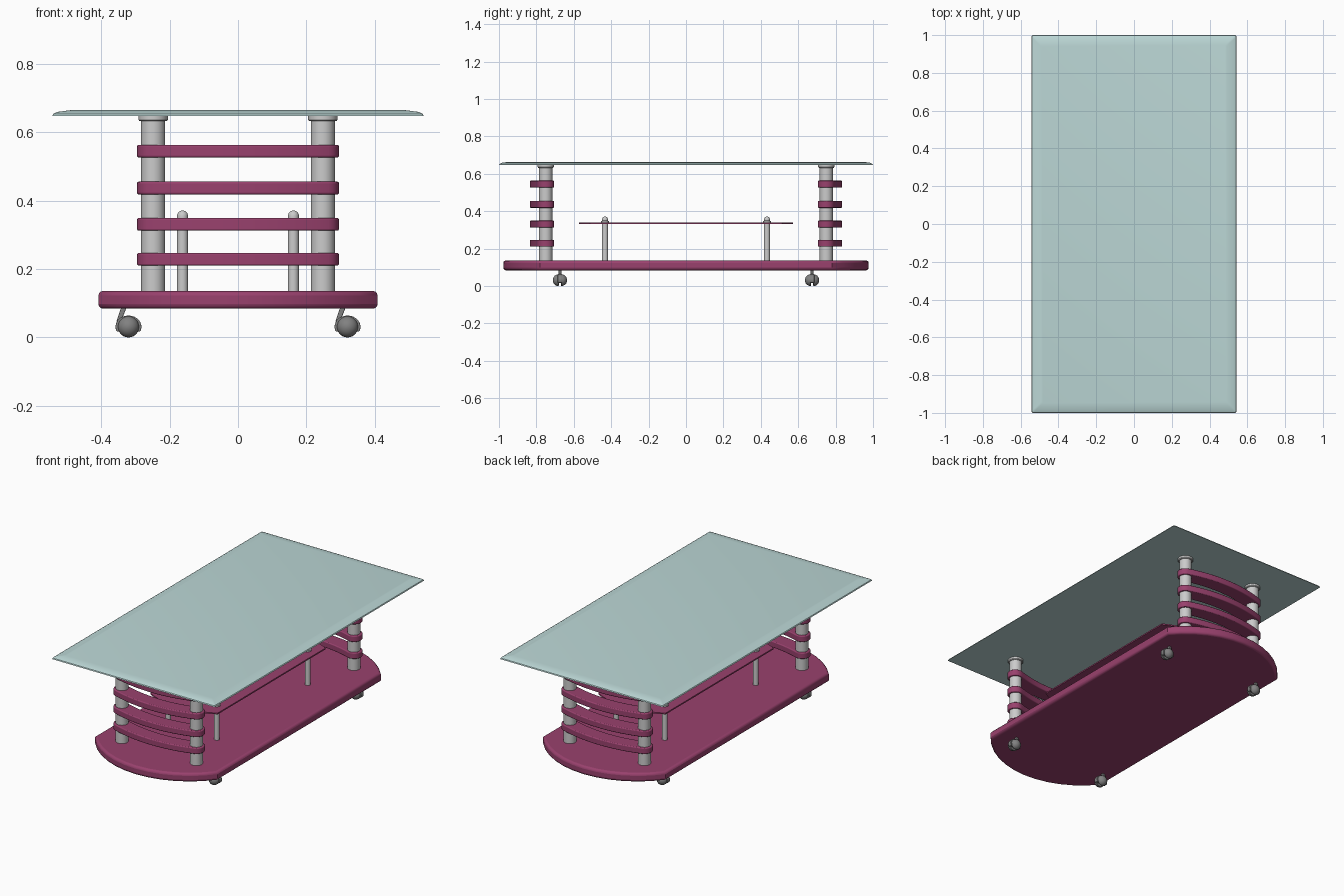
import bpy, bmesh, math
from math import sin, cos, pi, asin

if "Cube" in bpy.data.objects:
    bpy.data.objects.remove(bpy.data.objects["Cube"])


def material(name, rgb):
    m = bpy.data.materials.new(name)
    m.diffuse_color = (*rgb, 1)
    m.use_nodes = True
    m.node_tree.nodes["Principled BSDF"].inputs["Base Color"].default_value = m.diffuse_color
    return m


PLUM = material("plum", (0.32, 0.053, 0.155))
GLASS = material("glass", (0.50, 0.68, 0.67))
DARK = material("dark_metal", (0.22, 0.22, 0.22))


def finish(name, bm, mat=None, bevel=0.0):
    bmesh.ops.recalc_face_normals(bm, faces=bm.faces[:])
    me = bpy.data.meshes.new(name)
    bm.to_mesh(me)
    bm.free()
    ob = bpy.data.objects.new(name, me)
    bpy.context.collection.objects.link(ob)
    if mat:
        me.materials.append(mat)
    if bevel:
        b = ob.modifiers.new("bevel", "BEVEL")
        b.width, b.segments, b.limit_method = bevel, 3, "ANGLE"
        b.angle_limit = math.radians(50)
    bpy.ops.object.select_all(action="DESELECT")
    bpy.context.view_layer.objects.active = ob
    ob.select_set(True)
    bpy.ops.object.shade_smooth_by_angle(angle=math.radians(35))
    return ob


def loft(name, rings, mat=None, bevel=0.0):
    """Skin a list of closed point rings and cap both ends."""
    bm = bmesh.new()
    vs = [[bm.verts.new(p) for p in r] for r in rings]
    n = len(vs[0])
    for a, b in zip(vs, vs[1:]):
        for i in range(n):
            j = (i + 1) % n
            bm.faces.new((a[i], a[j], b[j], b[i]))
    bm.faces.new(vs[0])
    bm.faces.new(vs[-1])
    return finish(name, bm, mat, bevel)


def prism(name, outline, z0, z1, mat=None, bevel=0.0):
    return loft(name, [[(x, y, z) for x, y in outline] for z in (z0, z1)], mat, bevel)


def lathe(name, profile, loc, mat=None, axis="Z", n=24):
    """Turn (radius, height) pairs about an axis through loc."""
    rings = []
    for r, h in profile:
        ring = []
        for i in range(n):
            u, v = r * cos(2 * pi * i / n), r * sin(2 * pi * i / n)
            p = (u, v, h) if axis == "Z" else (u, h, v)
            ring.append([a + b for a, b in zip(p, loc)])
        rings.append(ring)
    return loft(name, rings, mat)


def bowed_outline(w, y_corner, y_end, n=12):
    """Straight sides with a circular arc at each end."""
    s = y_end - y_corner
    R = (w * w + s * s) / (2 * s)
    a = asin(w / R)
    end = [(R * sin(a - 2 * a * i / n), y_end - R + R * cos(a - 2 * a * i / n))
           for i in range(n + 1)]
    return end + [(-x, -y) for x, y in end]


# Glass top with a sloping polished edge
def rect(hx, hy, z, c=0.008):
    pts = []
    for sx, sy, a0 in ((1, 1, 0), (-1, 1, 90), (-1, -1, 180), (1, -1, 270)):
        for k in range(4):
            a = math.radians(a0 + 30 * k)
            pts.append((sx * (hx - c) + c * cos(a), sy * (hy - c) + c * sin(a), z))
    return pts


loft("glass_top", [rect(0.543, 1.0, 0.647), rect(0.540, 0.997, 0.653),
                   rect(0.528, 0.985, 0.659), rect(0.49, 0.947, 0.664)], GLASS)

# Base board and thin middle shelf
prism("base_board", bowed_outline(0.408, 0.78, 0.977), 0.084, 0.136, PLUM, 0.014)
prism("middle_shelf", bowed_outline(0.224, 0.513, 0.572), 0.332, 0.340, PLUM)

# Bowed slat outline: constant width about an arc, rounded around the posts
R, half, Y = 0.801, 0.045, 0.75
CY = Y + 0.04 - R
A = asin(0.25 / R)


def slat_outline(side):
    pts = []
    for i in range(17):
        t = -A + 2 * A * i / 16
        pts.append(((R + half) * sin(t), CY + (R + half) * cos(t)))
    for i in range(1, 12):
        t = pi / 2 - A - pi * i / 12
        pts.append((R * sin(A) + half * cos(t), CY + R * cos(A) + half * sin(t)))
    for i in range(17):
        t = A - 2 * A * i / 16
        pts.append(((R - half) * sin(t), CY + (R - half) * cos(t)))
    for i in range(1, 12):
        t = -pi / 2 + A - pi * i / 12
        pts.append((-R * sin(A) + half * cos(t), CY + R * cos(A) + half * sin(t)))
    return [(x, side * y) for x, y in pts]


for side, end in ((-1, "front"), (1, "back")):
    for k, z in enumerate((0.210, 0.312, 0.418, 0.526)):
        prism(f"{end}_slat_{k + 1}", slat_outline(side), z, z + 0.037, PLUM, 0.005)
    for sx, lr in ((-1, "left"), (1, "right")):
        tag = f"{end}_{lr}"
        # Main post with collar under the glass
        lathe(f"{tag}_post", [(0.035, 0.13), (0.035, 0.632), (0.040, 0.632),
                              (0.043, 0.636), (0.043, 0.647)],
              (sx * 0.248, side * Y, 0), n=32)
        # Shelf support with washer and ball nut
        ball = [(0.016 * cos(a), 0.355 + 0.016 * sin(a))
                for a in [i * pi / 12 for i in range(6)]] + [(0.001, 0.371)]
        lathe(f"{tag}_shelf_support",
              [(0.016, 0.13), (0.016, 0.340), (0.021, 0.340), (0.021, 0.347),
               (0.016, 0.349)] + ball, (sx * 0.162, side * 0.433, 0))

        # Caster: twin domed wheels, central hood, slanted stem
        cx, cy, cz = sx * 0.32, side * 0.674, 0.031
        for s in (-1, 1):
            lathe(f"{tag}_caster_wheel_{'a' if s < 0 else 'b'}",
                  [(r, s * h) for r, h in ((0.012, 0.006), (0.029, 0.006), (0.031, 0.009),
                                           (0.030, 0.017), (0.025, 0.027),
                                           (0.016, 0.034), (0.006, 0.038))],
                  (cx, cy, cz), DARK, "Y")
        arc = [math.radians(-25 + 230 * i / 18) for i in range(19)]
        hood = [(0.038 * cos(a), 0.033 * sin(a)) for a in arc]
        loft(f"{tag}_caster_hood",
             [[(cx + x, cy + y, cz + z) for x, z in hood] for y in (-0.012, 0.012)],
             DARK, 0.003)
        stem = [(-0.036, 0.045), (-0.018, 0.056), (-0.006, 0.086), (-0.022, 0.086)]
        loft(f"{tag}_caster_stem",
             [[(cx + x, cy + y, z) for x, z in stem] for y in (-0.009, 0.009)],
             DARK, 0.003)
